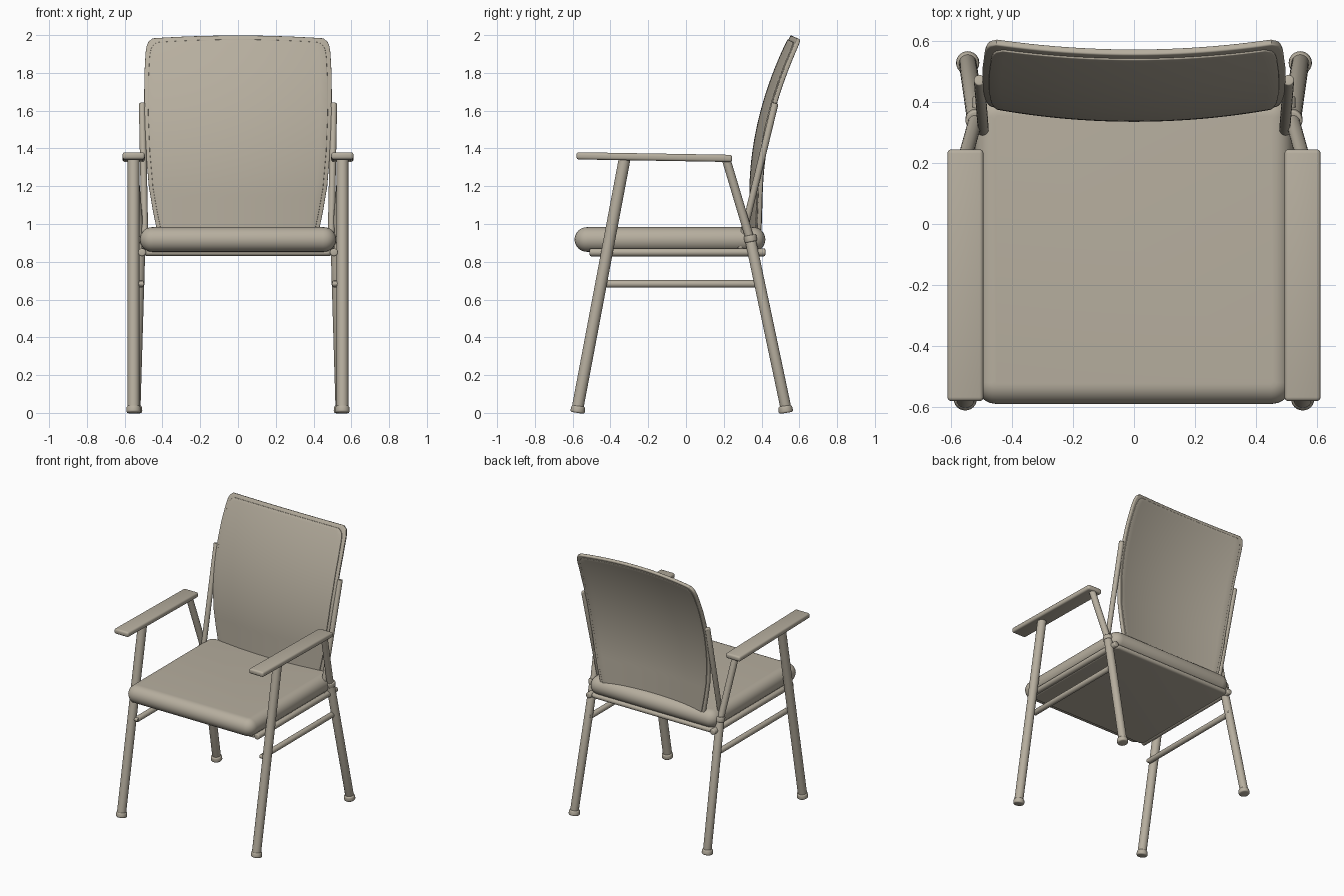
import bpy, bmesh, math
from mathutils import Vector

if "Cube" in bpy.data.objects:
    bpy.data.objects.remove(bpy.data.objects["Cube"])

beige = bpy.data.materials.new("warm beige")
beige.diffuse_color = (0.47, 0.425, 0.345, 1)
beige.use_nodes = True
beige.node_tree.nodes["Principled BSDF"].inputs["Base Color"].default_value = beige.diffuse_color


def finish(name, bm, solid=0, bevel=0, angle=35):
    """Turn a bmesh into a shaded object, applying thickness and soft edges."""
    me = bpy.data.meshes.new(name)
    bm.to_mesh(me)
    bm.free()
    ob = bpy.data.objects.new(name, me)
    bpy.context.collection.objects.link(ob)
    me.materials.append(beige)
    if solid:
        m = ob.modifiers.new("thickness", 'SOLIDIFY')
        m.thickness, m.offset = solid, -1
    if bevel:
        m = ob.modifiers.new("soft edges", 'BEVEL')
        m.width, m.segments, m.limit_method = bevel, 3, 'ANGLE'
        m.angle_limit = math.radians(50)
    bpy.ops.object.select_all(action='DESELECT')
    ob.select_set(True)
    bpy.context.view_layer.objects.active = ob
    if ob.modifiers:
        bpy.ops.object.convert(target='MESH')
    bpy.ops.object.shade_smooth_by_angle(angle=math.radians(angle))
    return ob


def rod(name, a, b, r, r2=None, bevel=0):
    """Round rod between two points."""
    a, b = Vector(a), Vector(b)
    bm = bmesh.new()
    bmesh.ops.create_cone(bm, cap_ends=True, segments=24, radius1=r,
                          radius2=r if r2 is None else r2, depth=(b - a).length)
    rot = (b - a).to_track_quat('Z', 'Y')
    for v in bm.verts:
        v.co = rot @ v.co + (a + b) / 2
    return finish(name, bm, bevel=bevel)


def cushion(name, hx, y0, y1, zc, r, corner):
    """Rectangular slab with fully rounded rim, lofted from rounded rectangles."""
    bm = bmesh.new()
    rings = []
    for i in range(17):
        t = math.pi * (i / 16 - 0.5)
        inset = r * (1 - math.cos(t))
        c = max(corner - inset, 0.012)
        wx, wy = hx - inset - c, (y1 - y0) / 2 - inset - c
        ring = []
        for q, (sx, sy) in enumerate(((1, 1), (-1, 1), (-1, -1), (1, -1))):
            for k in range(6):
                a = math.pi / 2 * (q + k / 5)
                ring.append(bm.verts.new((sx * wx + c * math.cos(a),
                                          (y0 + y1) / 2 + sy * wy + c * math.sin(a),
                                          zc + r * math.sin(t))))
        rings.append(ring)
    n = len(rings[0])
    for lo, hi in zip(rings, rings[1:]):
        for j in range(n):
            bm.faces.new((lo[j], lo[(j + 1) % n], hi[(j + 1) % n], hi[j]))
    bm.faces.new(rings[0][::-1])
    bm.faces.new(rings[-1])
    return finish(name, bm)


# Backrest half width by height
WIDTH = ((0.94, 0.425), (1.08, 0.453), (1.2, 0.473), (1.4, 0.49), (1.6, 0.498),
         (1.8, 0.497), (1.93, 0.49), (1.97, 0.482), (1.99, 0.47), (2.0, 0.452))


def half_width(z):
    for (za, wa), (zb, wb) in zip(WIDTH, WIDTH[1:]):
        if z <= zb:
            return wa + (wb - wa) * (z - za) / (zb - za)
    return WIDTH[-1][1]


def back_sheet(name, margin, dy, thick, bevel):
    """Sheet that leans back with height and bows forward in the middle."""
    bm = bmesh.new()
    nu, nv = 24, 53
    grid = []
    for j in range(nv + 1):
        z = 0.94 + 1.06 * j / nv
        row = []
        for i in range(nu + 1):
            u = 2 * i / nu - 1
            x = u * (half_width(z) - margin)
            zz = z - (z - 0.94) / 1.06 * (margin + 0.015 * u * u)
            y = 0.335 + 0.295 * max(0, zz - 1.15) ** 2 + 0.045 * (x / 0.48) ** 2
            row.append(bm.verts.new((x, y + dy, zz)))
        grid.append(row)
    for j in range(nv):
        for i in range(nu):
            bm.faces.new((grid[j][i], grid[j][i + 1], grid[j + 1][i + 1], grid[j + 1][i]))
    return finish(name, bm, solid=thick, bevel=bevel)


# Seat cushion and the pan under it
cushion("seat_cushion", 0.52, -0.59, 0.42, 0.918, 0.065, 0.07)
cushion("seat_pan", 0.50, -0.51, 0.41, 0.849, 0.018, 0.03)

# Backrest shell with front and rear pads
back_sheet("backrest_shell", 0, 0.006, 0.022, 0.006)
back_sheet("backrest_front_pad", 0.022, 0, 0.012, 0.004)
back_sheet("backrest_rear_pad", 0.022, 0.02, 0.013, 0.004)

for s, side in ((1, "right"), (-1, "left")):
    # Armrest, slightly lower at the rear
    bm = bmesh.new()
    bmesh.ops.create_cube(bm, size=1)
    for v in bm.verts:
        tilt = -0.014 * v.co.y
        v.co = (s * 0.5525 + v.co.x * 0.118, -0.168 + v.co.y * 0.825,
                1.354 + v.co.z * 0.038 + tilt)
    finish("armrest_" + side, bm, bevel=0.013)

    # Legs: straight front leg, rear leg that meets a thinner arm strut
    rod("front_leg_" + side, (s * 0.553, -0.575, 0.02), (s * 0.553, -0.325, 1.345), 0.031)
    rod("rear_leg_" + side, (s * 0.545, 0.53, 0.02), (s * 0.518, 0.338, 0.93), 0.029, bevel=0.006)
    rod("arm_strut_" + side, (s * 0.518, 0.345, 0.90), (s * 0.555, 0.212, 1.345), 0.023)
    rod("joint_collar_" + side, (s * 0.519, 0.345, 0.905), (s * 0.518, 0.338, 0.94), 0.034, bevel=0.006)

    # Feet
    for part, x, y, lean in (("front", 0.553, -0.575, 0.006), ("rear", 0.545, 0.53, -0.006)):
        rod(f"{part}_foot_{side}", (s * x, y, 0), (s * x, y + lean, 0.038),
            0.039, 0.036, bevel=0.01)

    # Backrest upright
    rod("back_upright_" + side, (s * 0.492, 0.285, 0.87), (s * 0.507, 0.472, 1.64), 0.018, bevel=0.005)

    # Seat side rail and lower stretcher
    rod("seat_rail_" + side, (s * 0.508, -0.51, 0.85), (s * 0.508, 0.42, 0.85), 0.021, bevel=0.008)
    rod("stretcher_" + side, (s * 0.515, -0.45, 0.683), (s * 0.515, 0.385, 0.683), 0.02, bevel=0.006)

    # Connecting pins
    rod("front_pin_" + side, (s * 0.50, -0.45, 0.683), (s * 0.55, -0.45, 0.683), 0.014)
    rod("rear_pin_" + side, (s * 0.498, 0.39, 0.69), (s * 0.53, 0.39, 0.69), 0.02, bevel=0.005)
    rod("rail_pin_" + side, (s * 0.50, -0.42, 0.85), (s * 0.55, -0.42, 0.85), 0.015)
